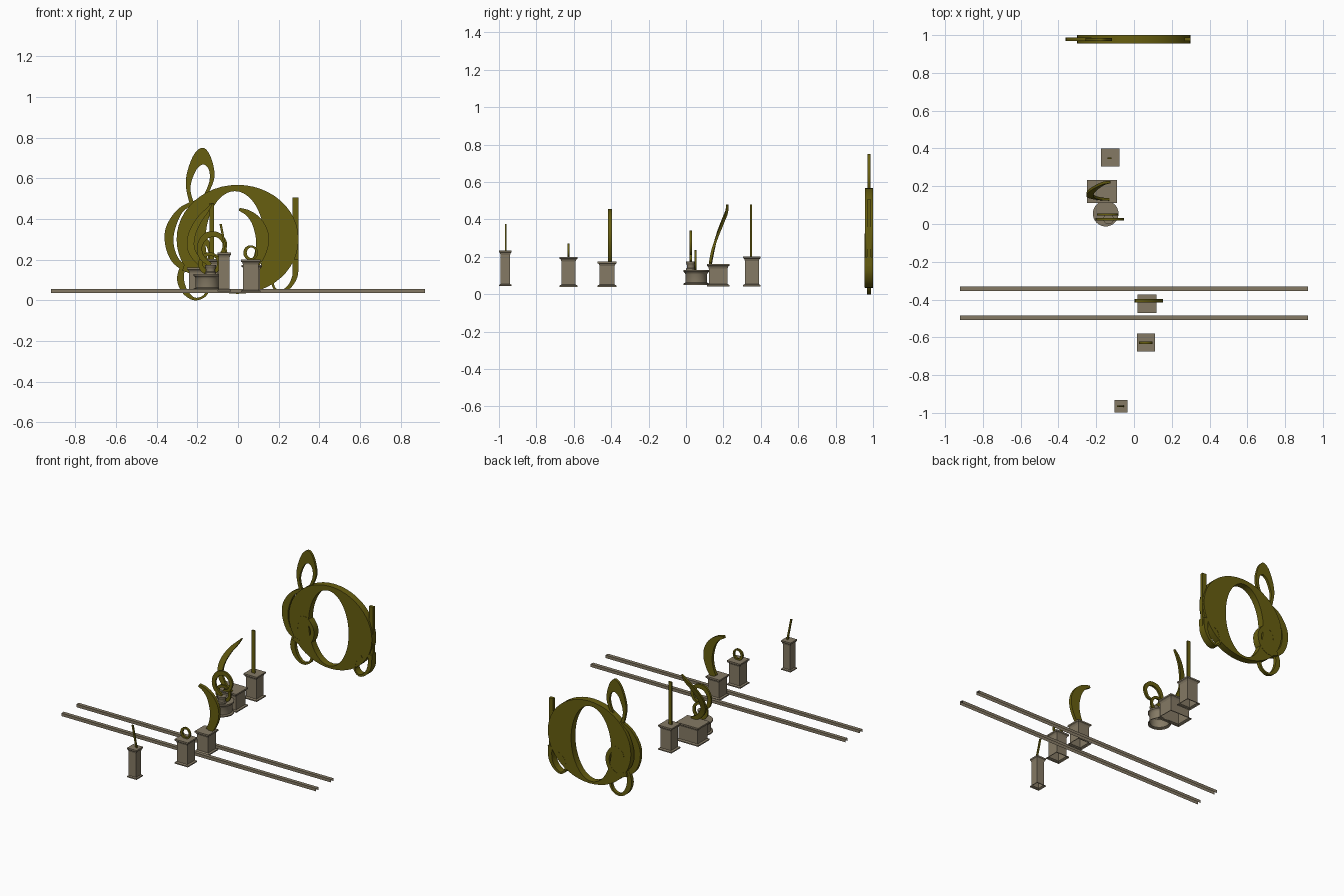
import bpy, bmesh, math
from mathutils import Vector

if "Cube" in bpy.data.objects:
    bpy.data.objects.remove(bpy.data.objects["Cube"])


def material(name, rgb):
    m = bpy.data.materials.new(name)
    m.diffuse_color = (*rgb, 1)
    m.use_nodes = True
    m.node_tree.nodes["Principled BSDF"].inputs["Base Color"].default_value = m.diffuse_color
    return m


OLIVE = material("olive bronze", (0.135, 0.112, 0.005))
STONE = material("grey brown stone", (0.235, 0.195, 0.13))


def finish(name, verts, faces, mat, smooth=False):
    me = bpy.data.meshes.new(name)
    me.from_pydata([tuple(v) for v in verts], [], faces)
    me.materials.append(mat)
    bm = bmesh.new()
    bm.from_mesh(me)
    bmesh.ops.recalc_face_normals(bm, faces=bm.faces)
    bm.to_mesh(me)
    bm.free()
    ob = bpy.data.objects.new(name, me)
    bpy.context.collection.objects.link(ob)
    if smooth:
        bpy.ops.object.select_all(action='DESELECT')
        ob.select_set(True)
        bpy.context.view_layer.objects.active = ob
        bpy.ops.object.shade_smooth_by_angle(angle=math.radians(35))
    return ob


def spline(pts, closed=False, steps=6):
    """Catmull-Rom through points of any dimension."""
    n, out = len(pts), []
    for i in range(n if closed else n - 1):
        idx = [i - 1, i, i + 1, i + 2]
        p = [pts[k % n] if closed else pts[min(max(k, 0), n - 1)] for k in idx]
        for s in range(steps):
            t = s / steps
            out.append([0.5 * (2*b + (c-a)*t + (2*a-5*b+4*c-d)*t*t + (3*b-a-3*c+d)*t**3)
                        for a, b, c, d in zip(*p)])
    if not closed:
        out.append(list(pts[-1]))
    return out


def ribbon(name, pts, depth):
    """Flat curl: points (x, y, z, width), width in the xz plane, depth along y."""
    c = spline(pts)
    verts, faces = [], []
    for i, (x, y, z, w) in enumerate(c):
        a, b = c[max(i - 1, 0)], c[min(i + 1, len(c) - 1)]
        t = Vector((b[0] - a[0], b[2] - a[2])).normalized()
        nx, nz = -t.y * w / 2, t.x * w / 2
        for s, d in ((1, -1), (-1, -1), (-1, 1), (1, 1)):
            verts.append((x + s * nx, y + d * depth / 2, z + s * nz))
    for i in range(len(c) - 1):
        for k in range(4):
            a, b = 4 * i + k, 4 * i + (k + 1) % 4
            faces.append((a, b, b + 4, a + 4))
    e = len(verts)
    faces += [(0, 1, 2, 3), (e - 4, e - 3, e - 2, e - 1)]
    return finish(name, verts, faces, OLIVE, True)


def flat(y, pts):
    return [(x, y, z, w) for x, z, w in pts]


def hoop(name, outer, inner, y, depth):
    """Plate with a hole, from two matching xz outlines."""
    n = len(outer)
    verts = [(x, y + d, z) for d in (-depth / 2, depth / 2)
             for loop in (outer, inner) for x, z in loop]
    faces = []
    for i in range(n):
        j = (i + 1) % n
        for a, b in ((0, 1), (1, 3), (3, 2), (2, 0)):
            faces.append((a*n + i, a*n + j, b*n + j, b*n + i))
    return finish(name, verts, faces, OLIVE, True)


def ellipse(cx, cz, rx, rz, n=48):
    return [(cx + rx * math.cos(2*math.pi*i/n), cz + rz * math.sin(2*math.pi*i/n))
            for i in range(n)]


def pedestal(name, cx, cy, hx, hy, z0, z1, sides=4, trim=0.01):
    """Moulded plinth, open underneath: foot, shaft, cornice."""
    h = min(0.012, (z1 - z0) / 4)
    rows = [(z0, 0), (z0 + h * .6, 0), (z0 + h, trim), (z1 - 2*h, trim),
            (z1 - 1.2*h, trim * .6), (z1 - h * .8, 0), (z1, 0)]
    verts, faces = [], []
    k = math.sqrt(2) if sides == 4 else 1
    off = math.pi / 4 if sides == 4 else 0
    for z, t in rows:
        for i in range(sides):
            a = off + 2 * math.pi * i / sides
            verts.append((cx + (hx - t) * k * math.cos(a), cy + (hy - t) * k * math.sin(a), z))
    for r in range(len(rows) - 1):
        for i in range(sides):
            j = (i + 1) % sides
            faces.append((r*sides + i, r*sides + j, (r+1)*sides + j, (r+1)*sides + i))
    faces.append(tuple(range(len(verts) - sides, len(verts))))
    return finish(name, verts, faces, STONE, sides > 4)


def bar(name, lo, hi, lean=0.0):
    """Upright bar, its top shifted by lean along x."""
    verts = [(x + (lean if z == hi[2] else 0), y, z)
             for z in (lo[2], hi[2]) for x, y in
             ((lo[0], lo[1]), (hi[0], lo[1]), (hi[0], hi[1]), (lo[0], hi[1]))]
    faces = [(0, 1, 2, 3), (4, 5, 6, 7)] + [(i, (i+1) % 4, (i+1) % 4 + 4, i + 4) for i in range(4)]
    return finish(name, verts, faces, OLIVE)


# two long rails: inverted open channels
for label, y in (("rear_rail", -0.343), ("front_rail", -0.496)):
    vs = [(x, y + dy, z) for x in (-0.92, 0.92)
          for dy, z in ((-.012, .036), (-.012, .055), (.012, .055), (.012, .036))]
    finish(label, vs, [(i, i + 1, i + 5, i + 4) for i in range(3)], STONE)

# pedestals, front to back
pedestal("slim_pedestal", -0.068, -0.966, 0.034, 0.033, 0.043, 0.235, trim=0.007)
pedestal("ring_pedestal", 0.063, -0.628, 0.048, 0.048, 0.04, 0.2)
pedestal("crescent_pedestal", 0.068, -0.422, 0.05, 0.05, 0.04, 0.175)
pedestal("round_pedestal", -0.15, 0.055, 0.068, 0.068, 0.05, 0.13, 32)
pedestal("round_upper_tier", -0.135, 0.026, 0.028, 0.026, 0.13, 0.175, 24, 0.005)
pedestal("wide_pedestal", -0.17, 0.172, 0.08, 0.06, 0.042, 0.162)
pedestal("tall_pedestal", -0.126, 0.352, 0.048, 0.047, 0.042, 0.203)

# small sculptures
bar("leaning_stick", (-0.063, -0.969, 0.234), (-0.052, -0.961, 0.375), -0.028)
hoop("small_ring", ellipse(0.062, 0.234, 0.036, 0.037, 28),
     ellipse(0.065, 0.234, 0.022, 0.026, 28), -0.628, 0.012)
ribbon("crescent_sculpture", flat(-0.406, [
    (0.006, 0.448, 0.014), (0.05, 0.429, 0.03), (0.09, 0.39, 0.05), (0.115, 0.335, 0.064),
    (0.12, 0.28, 0.062), (0.105, 0.22, 0.052), (0.08, 0.173, 0.042)]), 0.02)
ribbon("curl_sculpture", flat(0.025, [
    (-0.135, 0.174, 0.02), (-0.18, 0.215, 0.026), (-0.188, 0.27, 0.026), (-0.155, 0.318, 0.03),
    (-0.10, 0.322, 0.026), (-0.065, 0.28, 0.022), (-0.08, 0.23, 0.018), (-0.12, 0.215, 0.01)]), 0.013)
hoop("low_ring_sculpture", ellipse(-0.14, 0.18, 0.056, 0.056, 28),
     ellipse(-0.138, 0.183, 0.036, 0.036, 28), 0.05, 0.01)
ribbon("flame_sculpture", [
    (-0.135, 0.13, 0.16, 0.02), (-0.19, 0.135, 0.19, 0.03), (-0.23, 0.148, 0.25, 0.036),
    (-0.228, 0.17, 0.32, 0.036), (-0.195, 0.197, 0.39, 0.03), (-0.155, 0.217, 0.44, 0.02),
    (-0.125, 0.221, 0.478, 0.004)], 0.014)
bar("upright_blade", (-0.141, 0.343, 0.2), (-0.119, 0.353, 0.48))

# large ornament at the back
Y = 0.978
hoop("great_ring", ellipse(-0.002, 0.3, 0.3, 0.268), ellipse(-0.015, 0.292, 0.145, 0.245), Y, 0.044)
leaf_out = [(-.17, .75), (-.215, .72), (-.25, .63), (-.255, .55),
            (-.225, .46), (-.165, .5), (-.117, .6), (-.132, .70)]
leaf_in = [(-.17, .668), (-.203, .645), (-.23, .58), (-.232, .53),
           (-.212, .478), (-.18, .5), (-.142, .58), (-.143, .642)]
hoop("top_leaf_loop", spline(leaf_out, True), spline(leaf_in, True), Y, 0.016)
ribbon("left_curl", flat(Y, [
    (-0.20, 0.49, 0.012), (-0.28, 0.445, 0.026), (-0.33, 0.36, 0.045), (-0.338, 0.28, 0.042),
    (-0.31, 0.20, 0.036), (-0.25, 0.15, 0.028)]), 0.02)
ribbon("inner_swirl", flat(Y, [
    (-0.27, 0.16, 0.028), (-0.20, 0.14, 0.026), (-0.145, 0.18, 0.026), (-0.135, 0.25, 0.026),
    (-0.18, 0.31, 0.024), (-0.235, 0.29, 0.02), (-0.245, 0.23, 0.014)]), 0.046)
ribbon("bottom_left_curl", flat(Y, [
    (-0.265, 0.19, 0.02), (-0.283, 0.11, 0.034), (-0.262, 0.045, 0.028), (-0.215, 0.007, 0.014),
    (-0.165, 0.022, 0.012), (-0.145, 0.07, 0.018), (-0.175, 0.12, 0.018)]), 0.022)
bar("right_post", (0.268, 0.968, 0.15), (0.298, 0.988, 0.507))
ribbon("bottom_right_curl", flat(Y, [
    (0.283, 0.2, 0.03), (0.28, 0.12, 0.026), (0.25, 0.065, 0.018), (0.205, 0.043, 0.012),
    (0.172, 0.075, 0.012), (0.185, 0.14, 0.015), (0.225, 0.17, 0.015)]), 0.046)
